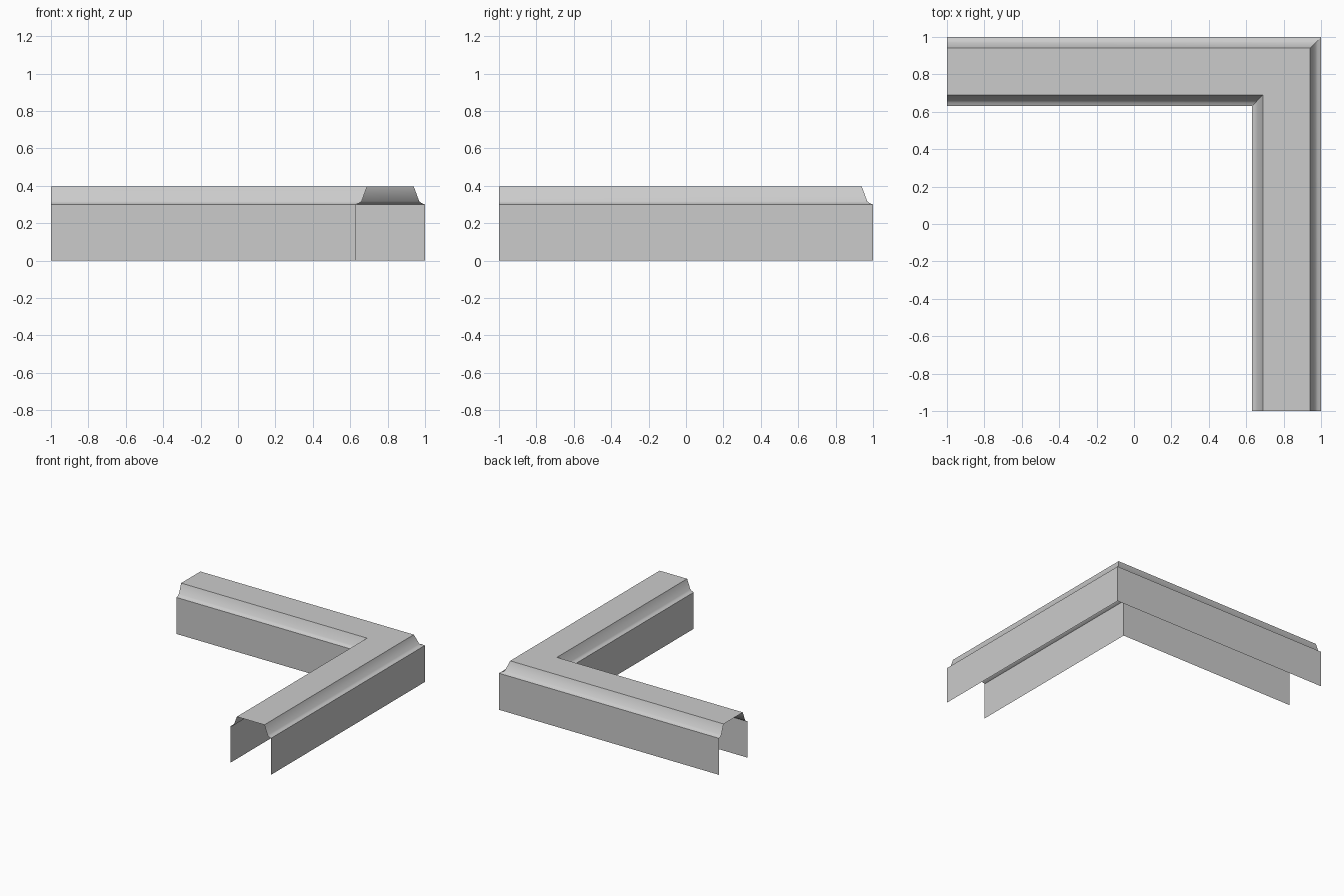
import bpy
import bmesh
from math import radians

cube = bpy.data.objects.get("Cube")
if cube:
    bpy.data.objects.remove(cube, do_unlink=True)

WIDTH = 0.37

grey = bpy.data.materials.new("plain grey")
grey.use_nodes = True
colour = (0.6, 0.6, 0.6, 1)
grey.diffuse_color = colour
grey.node_tree.nodes["Principled BSDF"].inputs["Base Color"].default_value = colour

# Half of the cap section: inset from the wall face, height
half = [(0, 0), (0, 0.3), (0.018, 0.307), (0.031, 0.317), (0.06, 0.395)]
section = half + [(WIDTH - d, z) for d, z in reversed(half)]

# Sweep the open section around the mitred corner
bm = bmesh.new()
rows = []
for d, z in section:
    edge = 1 - d
    path = [(-1, edge, z), (edge, edge, z), (edge, -1, z)]
    rows.append([bm.verts.new(p) for p in path])
for a, b in zip(rows, rows[1:]):
    for i in range(2):
        bm.faces.new((a[i], b[i], b[i + 1], a[i + 1]))
bm.normal_update()
if max(bm.faces, key=lambda f: f.calc_center_median().z).normal.z < 0:
    bmesh.ops.reverse_faces(bm, faces=bm.faces[:])

# Smooth the coved shoulders, keep the arrises and the mitre crisp
corner = {row[1] for row in rows}
for f in bm.faces:
    f.smooth = True
for e in bm.edges:
    mitre = all(v in corner for v in e.verts)
    e.smooth = not mitre and e.calc_face_angle(0) < radians(55)

mesh = bpy.data.meshes.new("corner_coping")
bm.to_mesh(mesh)
bm.free()
mesh.materials.append(grey)
coping = bpy.data.objects.new("corner_coping", mesh)
bpy.context.collection.objects.link(coping)
